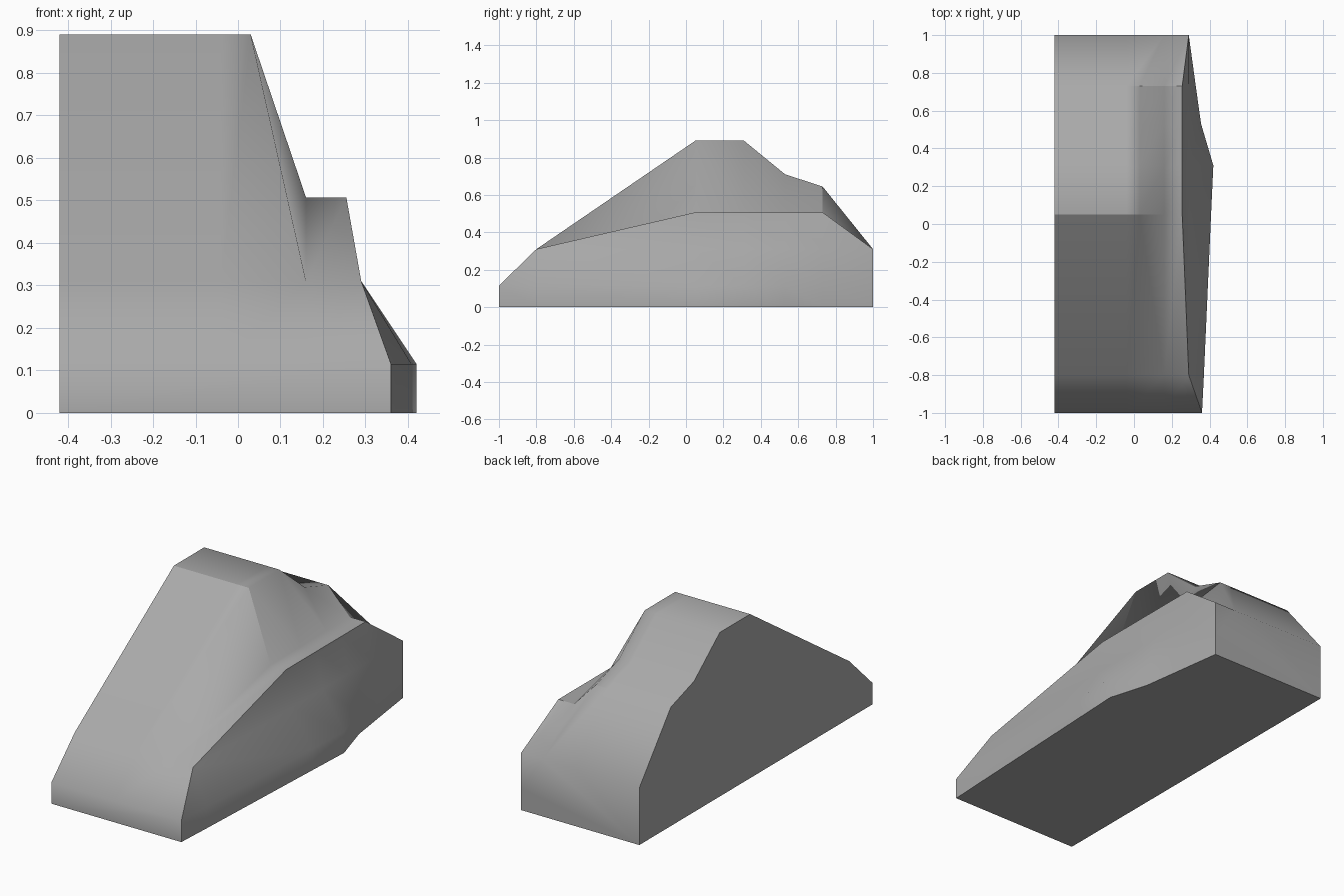
import bpy
import bmesh

cube = bpy.data.objects.get("Cube")
if cube:
    bpy.data.objects.remove(cube, do_unlink=True)

WALL, INNER, MID, LOW, SHOULDER = -0.42, -0.04, 0.29, 0.115, 0.31

# Stations from front to back: y, roof height, ridge x, ledge height, ledge edge x, skirt x
stations = [
    (-1.00, LOW, 0.16, LOW, 0.36, 0.36),
    (-0.80, SHOULDER, 0.16, SHOULDER, MID, 0.37),
    (0.05, 0.89, 0.03, 0.507, 0.255, 0.408),
    (0.31, 0.89, 0.03, 0.507, 0.255, 0.42),
    (0.53, 0.71, 0.03, 0.507, 0.255, 0.355),
    (0.73, 0.645, 0.03, 0.507, 0.255, 0.327),
    (1.00, SHOULDER, 0.16, SHOULDER, MID, MID),
]


def section(y, roof, ridge, ledge, edge, skirt):
    """Closed cross-section, from the flat wall over the roof to the floor."""
    shoulder = min(SHOULDER, ledge)
    mid = MID if ledge >= SHOULDER else edge
    return [(WALL, y, roof), (INNER, y, roof), (ridge, y, roof), (0.16, y, ledge),
            (edge, y, ledge), (mid, y, shoulder), (skirt, y, LOW),
            (skirt, y, 0), (WALL, y, 0)]


bm = bmesh.new()
shared = {}


def vert(co):
    if co not in shared:
        shared[co] = bm.verts.new(co)
    return shared[co]


def face(verts):
    unique = list(dict.fromkeys(verts))
    if len(unique) > 2:
        bm.faces.new(unique)


def crease(verts):
    for a, b in zip(verts, verts[1:]):
        edge = bm.edges.get((a, b)) if a != b else None
        if edge:
            edge.smooth = False


# Skin between neighbouring sections, then the two end faces
rings = [[vert(p) for p in section(*s)] for s in stations]
for near, far in zip(rings, rings[1:]):
    for j in range(len(near)):
        k = (j + 1) % len(near)
        face([near[j], near[k], far[k], far[j]])
face(rings[0])
face(rings[-1])
bmesh.ops.recalc_face_normals(bm, faces=bm.faces)
for f in bm.faces:
    f.smooth = True

# Crisp lines: ledge edge, windscreen top, rear ledge end, end corners
crease([ring[4] for ring in rings])
crease(rings[2][:4])
crease(rings[5][1:5])
for ring in (rings[0], rings[-1]):
    crease(ring[4:8])

# Crisp border around the flat wall and the floor
for e in bm.edges:
    flat = [f.normal.x < -0.99 or f.normal.z < -0.99 for f in e.link_faces]
    if any(flat) and e.calc_face_angle(0) > 0.3:
        e.smooth = False

mesh = bpy.data.meshes.new("half_hull")
bm.to_mesh(mesh)
bm.free()
hull = bpy.data.objects.new("half_hull", mesh)
bpy.context.collection.objects.link(hull)

# Plain grey paint
grey = bpy.data.materials.new("plain_grey")
grey.use_nodes = True
colour = (0.4, 0.4, 0.4, 1)
grey.diffuse_color = colour
grey.node_tree.nodes["Principled BSDF"].inputs["Base Color"].default_value = colour
mesh.materials.append(grey)
